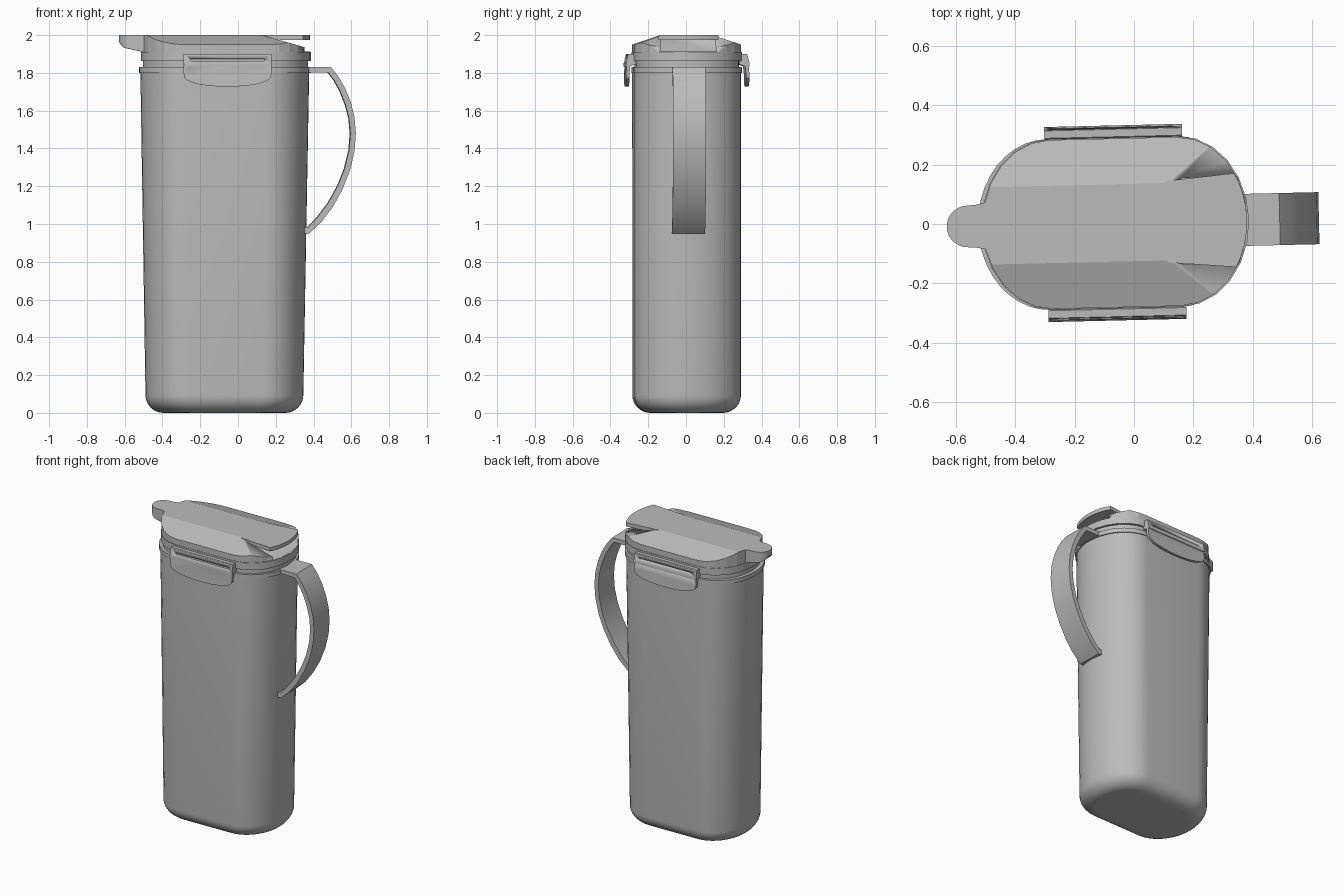
import bpy, bmesh
from math import sin, cos, pi, radians
from mathutils import Matrix, Vector

if "Cube" in bpy.data.objects:
    bpy.data.objects.remove(bpy.data.objects["Cube"])

grey = bpy.data.materials.new("plain grey")
grey.use_nodes = True
COLOUR = (0.5, 0.5, 0.5, 1)
grey.diffuse_color = COLOUR
grey.node_tree.nodes["Principled BSDF"].inputs["Base Color"].default_value = COLOUR

# The whole jug is turned slightly about its upright axis
TURN = Matrix.Translation((0, 0.005, 0)) @ Matrix.Rotation(radians(1.35), 4, "Z")


def outline(cx, hx, hy, steps=12):
    """Oval with straight long sides and elliptical ends."""
    pts = []
    rx = hx * 0.52
    for side in (1, -1):
        for i in range(steps + 1):
            a = -pi / 2 + pi * i / steps
            pts.append((cx + side * (hx - rx + rx * cos(a)), side * hy * sin(a)))
    return pts


def loft(rings):
    """Skin a stack of equal-length rings and cap both ends."""
    bm = bmesh.new()
    loops = [[bm.verts.new(p) for p in ring] for ring in rings]
    n = len(loops[0])
    for low, high in zip(loops, loops[1:]):
        for i in range(n):
            j = (i + 1) % n
            bm.faces.new((low[i], low[j], high[j], high[i]))
    bm.faces.new(loops[0][::-1])
    bm.faces.new(loops[-1])
    return bm


def ring(z, cx, hx, hy, steps=12):
    return [(x, y, z) for x, y in outline(cx, hx, hy, steps)]


def prism_z(pts, low, high):
    return loft([[(x, y, z) for x, y in pts] for z in (low, high)])


def prism_y(pts, front, back):
    return loft([[(x, y, z) for x, z in pts] for y in (front, back)])


def slice_off(bm, point, normal):
    """Cut away everything on the normal's side and close the cut."""
    bmesh.ops.bisect_plane(bm, geom=bm.verts[:] + bm.edges[:] + bm.faces[:],
                           plane_co=Vector(point), plane_no=Vector(normal),
                           clear_outer=True)
    bmesh.ops.holes_fill(bm, edges=[e for e in bm.edges if e.is_boundary])


def finish(name, bm, angle=30):
    bmesh.ops.remove_doubles(bm, verts=bm.verts, dist=0.0001)
    bmesh.ops.recalc_face_normals(bm, faces=bm.faces)
    mesh = bpy.data.meshes.new(name)
    bm.to_mesh(mesh)
    bm.free()
    mesh.materials.append(grey)
    obj = bpy.data.objects.new(name, mesh)
    bpy.context.collection.objects.link(obj)
    obj.matrix_world = TURN
    bpy.ops.object.select_all(action="DESELECT")
    obj.select_set(True)
    bpy.context.view_layer.objects.active = obj
    bpy.ops.object.shade_smooth_by_angle(angle=radians(angle))
    return obj


def box(x0, x1, y0, y1, z0, z1):
    return prism_z([(x0, y0), (x1, y0), (x1, y1), (x0, y1)], z0, z1)


def carve(target, bm):
    cutter = finish("cutter", bm)
    cutter.hide_render = True
    mod = target.modifiers.new("carve", "BOOLEAN")
    mod.operation = "DIFFERENCE"
    mod.object = cutter
    mod.solver = "EXACT"
    bpy.context.view_layer.objects.active = target
    bpy.ops.object.modifier_apply(modifier=mod.name)
    bpy.data.objects.remove(cutter)


# Tapered body with a rounded foot
R = 0.095
rings = []
for i in range(9):
    a = pi / 2 * i / 8
    inset = R * (1 - sin(a))
    rings.append(ring(R * (1 - cos(a)), -0.072, 0.418 - inset, 0.283 - inset, 20))
rings.append(ring(1.81, -0.07, 0.447, 0.283, 20))
finish("body", loft(rings), 35)

# Rim and the neck above it
finish("rim", prism_z(outline(-0.07, 0.455, 0.287, 20), 1.80, 1.83))
finish("neck", prism_z(outline(-0.065, 0.437, 0.272, 20), 1.82, 1.87))

# Lid: oval block with two sloping flanks and a falling rear
finish("lid_band", prism_z(outline(-0.063, 0.45, 0.287), 1.862, 1.91))
bm = prism_z(outline(-0.064, 0.446, 0.284), 1.89, 2.0)
for s in (1, -1):
    slice_off(bm, (0, s * 0.13, 2.0), (0, s * 0.33, 1))
slice_off(bm, (0.12, 0, 2.0), (0.28, 0, 1))
lid = finish("lid_top", bm, 12)
carve(lid, box(0.16, 0.5, -0.145, 0.145, 1.912, 2.1))

# Level thumb flap over the notch at the rear of the lid
bm = prism_z(outline(-0.064, 0.444, 0.284, 20), 1.974, 2.0)
slice_off(bm, (0.11, 0, 0), (-1, 0, 0))
for s in (1, -1):
    slice_off(bm, (0.12, s * 0.138, 0), (-0.09, s, 0))
finish("lid_flap", bm)

# Pouring spout with a rounded tip and a sloping underside
tip = [(-0.56 + 0.07 * cos(a), 0.07 * sin(a))
       for a in (pi / 2 + pi * i / 14 for i in range(15))]
bm = prism_z([(-0.47, -0.085), (-0.47, 0.085), (-0.53, 0.072)] + tip
             + [(-0.53, -0.072)], 1.90, 2.0)
slice_off(bm, (-0.50, 0, 1.91), (-0.22, 0, -1))
slice_off(bm, (-0.61, 0, 1.94), (-1.1, 0, -1))
finish("spout", bm)

# Locking clips on both long sides: hinge block, leaf and long slot
for s, side in ((-1, "front"), (1, "back")):
    bx = -0.063
    leaf = [(bx - 0.232, 1.895), (bx - 0.232, 1.795)]
    leaf += [(bx - 0.232 * cos(a), 1.795 - 0.068 * sin(a) ** 0.75)
             for a in (pi * i / 16 for i in range(1, 16))]
    leaf += [(bx + 0.232, 1.795), (bx + 0.232, 1.895)]
    bm = prism_y(leaf, s * 0.308, s * 0.327)
    for v in bm.verts:  # the top leans in towards the lid
        v.co.y -= s * max(0, v.co.z - 1.85) * 0.22
    clip = finish(f"{side}_clip", bm)
    hinge = [(0.275, 1.845), (0.275, 1.885), (0.29, 1.90), (0.315, 1.90),
             (0.328, 1.85), (0.328, 1.835), (0.305, 1.835)]
    bm = loft([[(x, s * y, z) for y, z in hinge] for x in (bx - 0.232, bx + 0.232)])
    block = finish(f"{side}_clip_hinge", bm)
    for part in (clip, block):
        carve(part, box(bx - 0.195, bx + 0.195, *sorted((s * 0.302, s * 0.4)),
                        1.864, 1.874))

# Handle: bent strap of even width, outer edge down and inner edge back
outer = [(0.35, 1.83), (0.49, 1.83), (0.53, 1.78), (0.565, 1.72), (0.595, 1.645),
         (0.615, 1.565), (0.622, 1.48), (0.615, 1.385), (0.59, 1.28),
         (0.55, 1.18), (0.50, 1.09), (0.44, 1.01), (0.375, 0.95), (0.345, 0.95)]
inner = [(0.345, 0.985), (0.37, 0.985), (0.42, 1.038), (0.476, 1.112),
         (0.526, 1.202), (0.562, 1.292), (0.586, 1.39), (0.593, 1.48),
         (0.586, 1.56), (0.567, 1.632), (0.538, 1.705), (0.506, 1.762),
         (0.476, 1.802), (0.35, 1.802)]
finish("handle", prism_y(outer + inner, -0.0875, 0.0875), 25)
